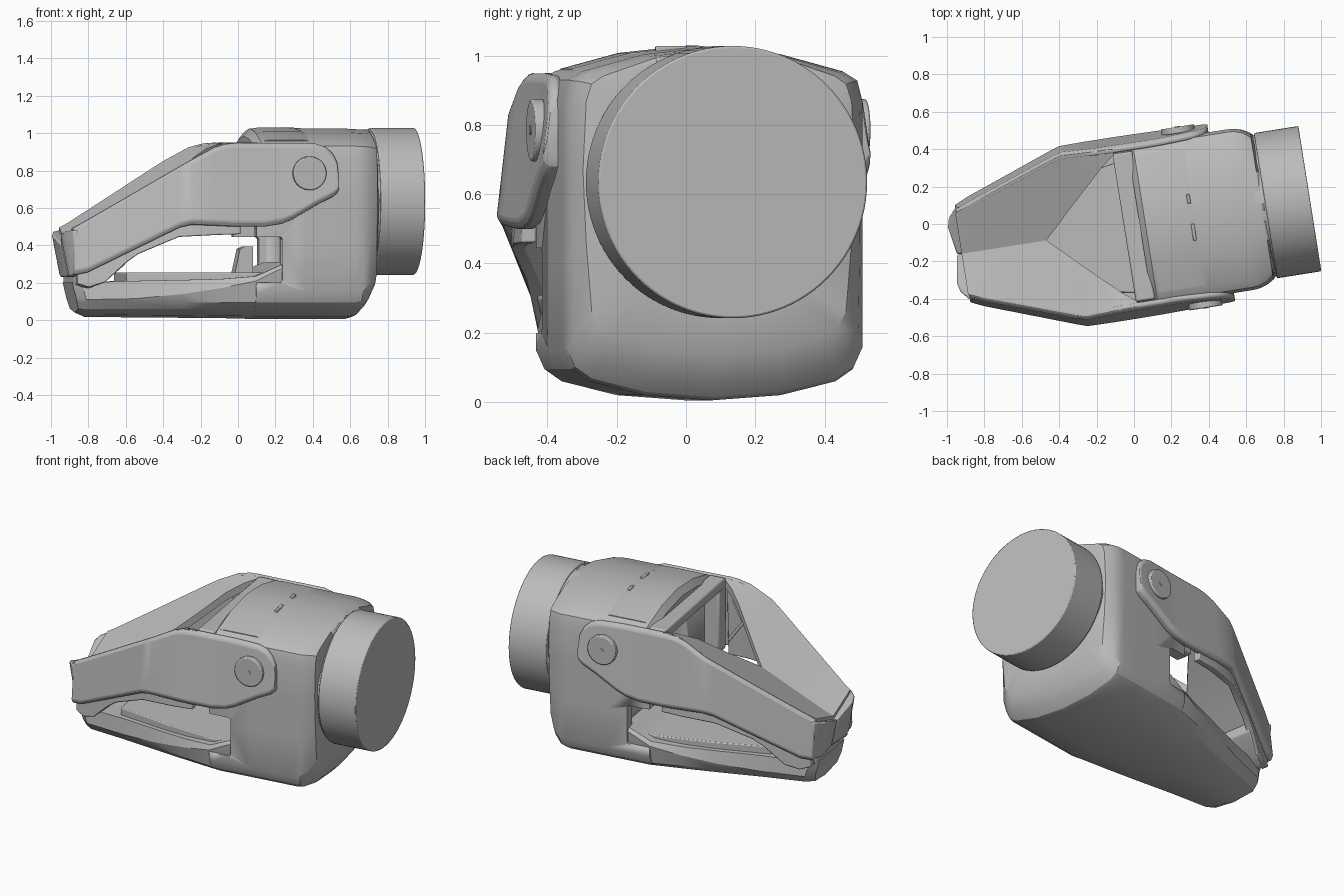
import bpy, bmesh, math
from mathutils import Matrix, Vector

if "Cube" in bpy.data.objects:
    bpy.data.objects.remove(bpy.data.objects["Cube"], do_unlink=True)

GREY = (0.5, 0.5, 0.5, 1)
mat = bpy.data.materials.new("plain grey")
mat.use_nodes = True
mat.diffuse_color = GREY
mat.node_tree.nodes["Principled BSDF"].inputs["Base Color"].default_value = GREY

# The device's long axis is turned 9 degrees from x
PLACE = Matrix.Translation((0.002, -0.013, 0)) @ Matrix.Rotation(math.radians(9), 4, 'Z')


def finish(name, bm, bevel=0.0):
    bmesh.ops.recalc_face_normals(bm, faces=bm.faces)
    me = bpy.data.meshes.new(name)
    bm.to_mesh(me)
    bm.free()
    me.materials.append(mat)
    ob = bpy.data.objects.new(name, me)
    bpy.context.collection.objects.link(ob)
    ob.matrix_world = PLACE
    bpy.ops.object.select_all(action='DESELECT')
    ob.select_set(True)
    bpy.context.view_layer.objects.active = ob
    bpy.ops.object.shade_smooth_by_angle(angle=math.radians(25))
    if bevel:
        m = ob.modifiers.new("soft_edges", 'BEVEL')
        m.width, m.segments, m.angle_limit = bevel, 2, math.radians(35)
    return ob


def loft(name, rings, bevel=0.0):
    """Skin closed rings of equal length and cap both ends."""
    bm = bmesh.new()
    vs = [[bm.verts.new(p) for p in r] for r in rings]
    n = len(rings[0])
    for a, b in zip(vs, vs[1:]):
        for i in range(n):
            bm.faces.new((a[i], a[(i + 1) % n], b[(i + 1) % n], b[i]))
    bm.faces.new(vs[0])
    bm.faces.new(vs[-1])
    return finish(name, bm, bevel)


def box(name, lo, hi, bevel=0.0):
    ring = lambda x: [(x, lo[1], lo[2]), (x, hi[1], lo[2]), (x, hi[1], hi[2]), (x, lo[1], hi[2])]
    return loft(name, [ring(lo[0]), ring(hi[0])], bevel)


def cylinder(name, centre, radius, depth, axis, bevel=0.0, n=64):
    bm = bmesh.new()
    rot = Vector((0, 0, 1)).rotation_difference(Vector(axis)).to_matrix().to_4x4()
    bmesh.ops.create_cone(bm, cap_ends=True, segments=n, radius1=radius, radius2=radius,
                          depth=depth, matrix=Matrix.Translation(centre) @ rot)
    return finish(name, bm, bevel)


# Housing: crowned box section ending in a round collar
HALF = [(0, 1.025), (.2, 1.004), (.38, .955), (.42, .93), (.435, .87), (.435, .64), (.435, .4),
        (.435, .15), (.41, .095), (.36, .06), (.2, .02), (0, .005)]
SECTION = HALF + [(-v, z) for v, z in HALF[-2:0:-1]]


def housing_ring(u, round_off, w=1.0, zlo=0.005, zhi=1.025):
    out = []
    for v, z in SECTION:
        z2 = zlo + (z - .005) / 1.02 * (zhi - zlo)
        d = Vector((v, z - .635)).normalized() * .385
        out.append((u, v * w + (d.x - v * w) * round_off, z2 + (.635 + d.y - z2) * round_off))
    return out


body = loft("housing", [housing_ring(.03, 0, .985, .008, .985), housing_ring(.06, 0),
                        housing_ring(.3, 0), housing_ring(.45, 0), housing_ring(.57, 0),
                        housing_ring(.605, 0, .995, .014, 1.022), housing_ring(.65, .05, .97, .05, 1.02),
                        housing_ring(.69, .2, .92, .11, 1.018), housing_ring(.702, 1)])
# Hollow front and side windows
cutters = [box("mouth_cutter", (-.3, -.37, .2), (.27, .37, .9), .06),
           box("window_cutter", (-.3, -.6, .2), (.17, .6, .445), .015)]
for c in cutters:
    c.hide_render = True
    c.hide_set(True)
    c.display_type = 'WIRE'
    m = body.modifiers.new("cut", 'BOOLEAN')
    m.object = c
    m.solver = 'EXACT'

# Round end cap with a seam step
cylinder("round_end", (.83, 0, .635), .393, .24, (1, 0, 0), .006, 96)
cylinder("collar", (.69, 0, .635), .382, .06, (1, 0, 0), 0, 96)

# Lower jaw: (u, half width, rim height, seam height, keel height)
JAW = [(.2, .429, .31, .29, .012), (.12, .429, .275, .255, .012), (.03, .426, .235, .21, .009),
       (-.15, .385, .22, .172, .011), (-.35, .335, .215, .14, .013), (-.6, .268, .21, .115, .015),
       (-.83, .212, .2, .11, .018), (-.875, .17, .2, .12, .04)]


def jaw_ring(u, w, zr, zs, zk):
    half = [(w * .96, zr), (w, zs), (w * .945, .095), (w * .83, .06), (w * .46, zk + .012)]
    pts = half + [(0, zk)] + [(-v, z) for v, z in half[::-1]]
    # the blunt nose leans outward towards its rim
    return [(u - (.05 * z / .2 if u < -.8 else 0), v, z) for v, z in pts]


loft("lower_jaw", [jaw_ring(*r) for r in JAW])
loft("floor_plate", [[(u, -w, .19), (u, w, .19), (u, w, .255), (u, -w, .255)]
                     for u, w in ((.26, .36), (0, .36), (-.3, .305), (-.64, .215))], .006)
# Tapered post rising from the floor
loft("floor_post", [[(u0, -.06, z), (.07, -.06, z), (.07, .06, z), (u0, .06, z)]
                    for u0, z in ((-.04, .2), (.0, .38), (.03, .395))])

# Upper jaw arms: (u, bottom, top, outer half width)
ARM = [(.47, .70, .78, .48), (.463, .68, .85, .48), (.44, .66, .895, .482), (.40, .64, .93, .483),
       (.35, .615, .946, .484), (.22, .54, .95, .486), (.16, .515, .95, .487), (.07, .5, .95, .489),
       (-.08, .5, .95, .490), (-.14, .502, .943, .490), (-.2, .505, .925, .490), (-.33, .51, .855, .488),
       (-.39, .495, .82, .468), (-.86, .255, .535, .296), (-.93, .24, .495, .264)]
# Roof panels sloping into a central valley: (u, inner v, depth)
ROOF = [(-.05, .395, .05), (-.12, .34, .05), (-.2, .265, .05), (-.33, .142, .05), (-.39, .082, .05),
        (-.477, 0, .05), (-.72, 0, .06), (-.9, 0, .1), (-.935, 0, .1)]


def arm_at(u):
    for a, b in zip(ARM, ARM[1:]):
        if b[0] <= u <= a[0]:
            t = (a[0] - u) / (a[0] - b[0])
            return [p + (q - p) * t for p, q in zip(a, b)]
    return ARM[-1]


def lean(zb, zt):
    """Inward shift of an arm's top edge."""
    return .1 * (zt - zb)


for side, label in ((1, "left"), (-1, "right")):
    # Outer skin leans inward towards its rounded top edge
    loft(label + "_arm", [[(u, side * (w - k - .018), zt), (u, side * (w - k), zt - .02),
                           (u, side * w, zb + .025), (u, side * (w - .015), zb),
                           (u, side * (w - .05), zb), (u, side * (w - k - .04), zt - .006)]
                          for u, zb, zt, w in ARM for k in [lean(zb, zt)]], .008)
    # Thin liner showing below the arm and forming the lip at the tip
    loft(label + "_arm_liner", [[(u, side * (w - .03), zb - d), (u, side * (w - .075), zb - d),
                                 (u, side * (w - .09), zt - .07), (u, side * (w - .05), zt - .07)]
                                for u, d in ((-.06, .04), (-.2, .05), (-.39, .05), (-.6, .035), (-.66, .05),
                                             (-.77, .1), (-.85, .085), (-.91, .05))
                                for _, zb, zt, w in [arm_at(u)]], .006)
    roof = []
    for u, vi, d in ROOF:
        _, zb, zt, w = arm_at(u)
        vo = w - lean(zb, zt) - .018
        zi = zt - .33 * (vo - vi)
        roof.append([(u, side * vo, zt), (u, side * vi, zi), (u, side * vi, zi - d),
                     (u, side * vo, zt - d)])
    loft(label + "_roof", roof)
    # Nose block closing the tip
    loft(label + "_nose", [[(ut, side * w, zt), (ub, side * w, zb), (-.8, side * w, zb), (-.8, side * w, zt - .03)]
                           for w, ut, ub, zt, zb in ((0, -.962, -.925, .405, .23), (.15, -.987, -.94, .46, .23),
                                                     (.2, -.974, -.935, .476, .235), (.25, -.93, -.91, .485, .25))], .01)
    # Pivot discs with a centre pin
    cylinder(label + "_pivot", (.31, side * .472, .785), .09, .036, (0, 1, 0), .006)
    cylinder(label + "_pivot_pin", (.31, side * .479, .785), .014, .028, (0, 1, 0), 0, 20)
    # Front flange uprights
    box(label + "_flange", (-.05, side * .365 - .045, .5), (.05, side * .365 + .045, .93), .01)
    # Cross braces lining the arm
    for z0, z1 in ((.56, .82), (.88, .5)):
        loft(label + "_brace", [[(u, side * .395, z - .015), (u, side * .425, z - .015),
                                 (u, side * .425, z + .015), (u, side * .395, z + .015)]
                                for u, z in ((-.07, z0), (-.26, z1))])

# Nose lip beneath the tip
loft("nose_lip", [[(u, -w, zb), (u, w, zb), (u, w, zt), (u, -w, zt)]
                  for u, w, zb, zt in ((-.66, .32, .3, .36), (-.77, .28, .2, .31), (-.85, .25, .17, .28),
                                       (-.92, .17, .19, .28))], .01)
box("top_crossbar", (-.055, -.4, .89), (.05, .4, .95), .01)

# Raised top cover with small slots
COVER = [(-.37, .957), (-.2, 1.003), (0, 1.024), (.2, 1.003), (.37, .957)]
loft("top_cover", [[(u, v, z + h) for v, z in COVER] + [(u, .37, .93), (u, -.37, .93)]
                   for u, h in ((.07, 0), (.1, .005), (.3, .005), (.33, 0))])
for v, w in ((.10, .025), (-.08, .045)):
    box("top_slot", (.3, v - w, 1.0), (.318, v + w, 1.028), .004)
